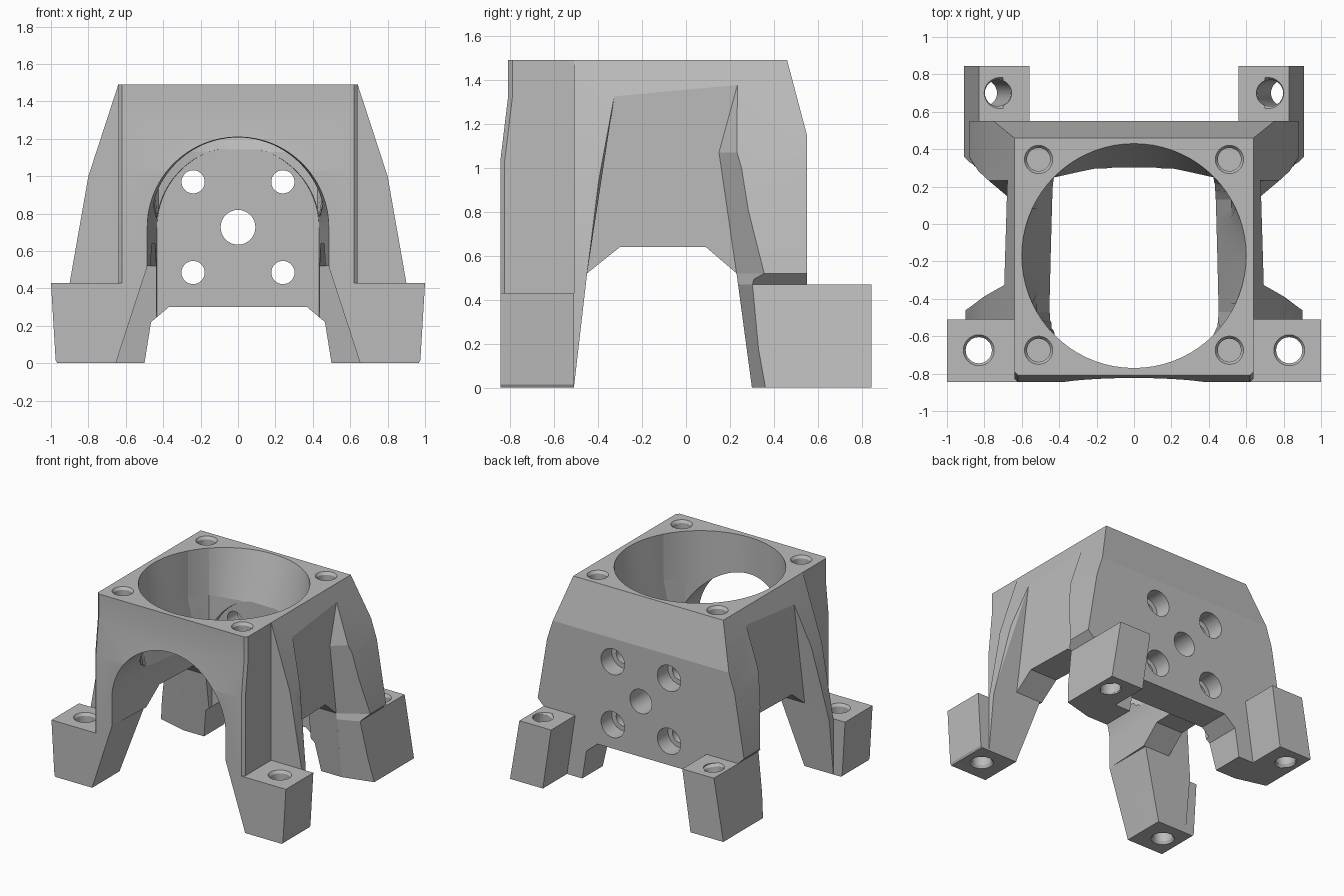
import bpy, bmesh, math
from mathutils import Vector

if "Cube" in bpy.data.objects:
    bpy.data.objects.remove(bpy.data.objects["Cube"])

grey = bpy.data.materials.new("plain_grey")
grey.use_nodes = True
grey.diffuse_color = (0.5, 0.5, 0.5, 1)
grey.node_tree.nodes["Principled BSDF"].inputs["Base Color"].default_value = grey.diffuse_color


def loft(name, rings):
    """Closed solid through matching rings of 3D points."""
    bm = bmesh.new()
    loops = [[bm.verts.new(p) for p in ring] for ring in rings]
    n = len(loops[0])
    for lo, hi in zip(loops, loops[1:]):
        for i in range(n):
            j = (i + 1) % n
            bm.faces.new((lo[i], lo[j], hi[j], hi[i]))
    bm.faces.new(loops[0])
    bm.faces.new(loops[-1])
    bmesh.ops.recalc_face_normals(bm, faces=bm.faces)
    mesh = bpy.data.meshes.new(name)
    bm.to_mesh(mesh)
    bm.free()
    obj = bpy.data.objects.new(name, mesh)
    bpy.context.collection.objects.link(obj)
    mesh.materials.append(grey)
    return obj


def along_x(name, yz, a, b):
    return loft(name, [[(x, y, z) for y, z in yz] for x in (a, b)])


def along_y(name, xz, a, b):
    return loft(name, [[(x, y, z) for x, z in xz] for y in (a, b)])


def mirrored(half):
    return half + [(-x, z) for x, z in reversed(half)]


def spindle(name, start, end, r0, r1=None, n=32):
    """Cylinder or cone between two points."""
    a, b = Vector(start), Vector(end)
    q = (b - a).to_track_quat('Z', 'Y')
    rings = []
    for p, r in ((a, r0), (b, r0 if r1 is None else r1)):
        rings.append([p + q @ Vector((r * math.cos(t), r * math.sin(t), 0))
                      for t in (2 * math.pi * i / n for i in range(n))])
    return loft(name, rings)


def combine(target, tool, op):
    mod = target.modifiers.new(op, 'BOOLEAN')
    mod.operation, mod.solver, mod.object = op, 'EXACT', tool
    bpy.context.view_layer.objects.active = target
    bpy.ops.object.modifier_apply(modifier=mod.name)
    bpy.data.objects.remove(tool)


# Central block with sloped front and back
body = along_x("fan_bracket", [(-.81, 1.49), (-.81, 1.32), (-.845, 1.03), (-.845, 0),
                               (.55, 0), (.55, 1.15), (.46, 1.49)], -.64, .64)


def add(tool):
    combine(body, tool, 'UNION')


def cut(tool):
    combine(body, tool, 'DIFFERENCE')


# Flared wings, front and back
add(along_y("front_wings", mirrored([(.64, 1.49), (.8, 1), (.9, .43), (.9, 0)]), -.51, 0))
add(along_y("back_wings", mirrored([(.64, 1.49), (.8, 1), (.88, .52), (.83, .47), (.91, 0)]), -.02, .55))
cut(along_x("back_slope", [(.55, 1.15), (.433, 1.592), (.8, 1.592), (.8, 1.15)], -1.2, 1.2))

# Recessed side panels between the wings
panel = [(-.315, 1.4), (.24, 1.4), (.15, 1.07), (.23, .52), (.237, .47),
         (.3, 0), (.31, -.1), (-.52, -.1), (-.45, .52)]
outer = [(-.315, 1.6), (.24, 1.6), (.42, 1.07), (.43, .52), (.375, .47),
         (.385, 0), (.39, -.1), (-.52, -.1), (-.45, .52)]
for s in (1, -1):
    cut(loft("side_recess", [[(s * (.684 - .03 * y), y, z) for y, z in panel],
                             [(s * 1.0, y, z) for y, z in outer]]))
    # Thin chamfer on the front corners
    cut(loft("corner_chamfer", [[(s * .62, y, z), (s * .64, y + .02, z), (s * .66, y - .02, z)]
                                for y, z in [(-.845, .43), (-.845, 1.03), (-.81, 1.32), (-.81, 1.6)]]))

# Opening between front and back legs
cut(along_x("side_opening", [(-.52, -.1), (-.51, 0), (-.45, .52), (-.3, .64), (.09, .64),
                             (.23, .52), (.3, 0), (.31, -.1)], -1.2, 1.2))
# Underside of the back plate
cut(along_y("back_underside", mirrored([(.37, .3), (.465, .22), (.5, 0), (.5, -.1)]), .1, .7))

# Feet
for s in (1, -1):
    add(along_y("front_foot", [(s * x, z) for x, z in
                               [(.6, 0), (.965, 0), (.975, .015), (1, .43), (.6, .43)]], -.845, -.51))
    add(along_y("back_foot", [(s * x, z) for x, z in
                              [(.63, 0), (.91, 0), (.83, .47), (.56, .47)]], .5, .845))


# Tapered arch tunnel from the front, with splayed legs below it
def arch(y, r):
    curve = [(r * math.cos(math.pi * i / 48), .725 + r * math.sin(math.pi * i / 48)) for i in range(49)]
    return [(x, y, z) for x, z in [(r, .2)] + curve + [(-r, .2)]]


cut(loft("arch_tunnel", [arch(-.9, .488), arch(.302, .433)]))
cut(along_y("leg_splay", mirrored([(.484, .52), (.65, .01), (.66, -.03)]), -.9, 0))

# Round air duct that narrows to meet the tunnel
circle = [(.6 * math.cos(t), -.17 + .6 * math.sin(t))
          for t in (2 * math.pi * i / 72 for i in range(72))]


def throat(z, half_width):
    return [(max(-half_width, min(half_width, x)), min(y, .297, .297 - .22 * (abs(x) - .21)), z)
            for x, y in circle]


cut(loft("air_duct", [throat(.6, .425), throat(.75, .43), throat(1.13, .52),
                      [(x, y, 1.49) for x, y in circle],
                      [(x, y, 1.6) for x, y in circle]]))

# Screw holes
cut(spindle("centre_hole", (0, .2, .727), (0, .7, .727), .093))
for s in (1, -1):
    for z in (.485, .97):
        cut(spindle("plate_hole", (s * .24, .2, z), (s * .24, .7, z), .062))
        cut(spindle("plate_counterbore", (s * .24, .42, z), (s * .24, .7, z), .1))
    for y in (-.675, .345):
        cut(spindle("top_hole", (s * .51, y, 1.3), (s * .51, y, 1.6), .062))
        cut(spindle("top_countersink", (s * .51, y, 1.47), (s * .51, y, 1.495), .062, .079))
    cut(spindle("front_foot_hole", (s * .83, -.675, -.1), (s * .83, -.675, .6), .07))
    cut(spindle("front_foot_top_sink", (s * .83, -.675, .41), (s * .83, -.675, .435), .07, .086))
    cut(spindle("front_foot_base_sink", (s * .83, -.675, .02), (s * .83, -.675, -.005), .07, .086))
    cut(spindle("back_foot_hole", (s * .822, .7, -.1), (s * .708, .7, .57), .07))
    cut(spindle("back_foot_top_sink", (s * .73, .7, .45), (s * .725, .7, .475), .07, .086))
    cut(spindle("back_foot_base_sink", (s * .801, .7, .02), (s * .805, .7, -.005), .07, .086))

# Keep creases sharp, curves smooth
bpy.ops.object.select_all(action='DESELECT')
body.select_set(True)
bpy.context.view_layer.objects.active = body
bpy.ops.object.shade_smooth_by_angle(angle=math.radians(12))
